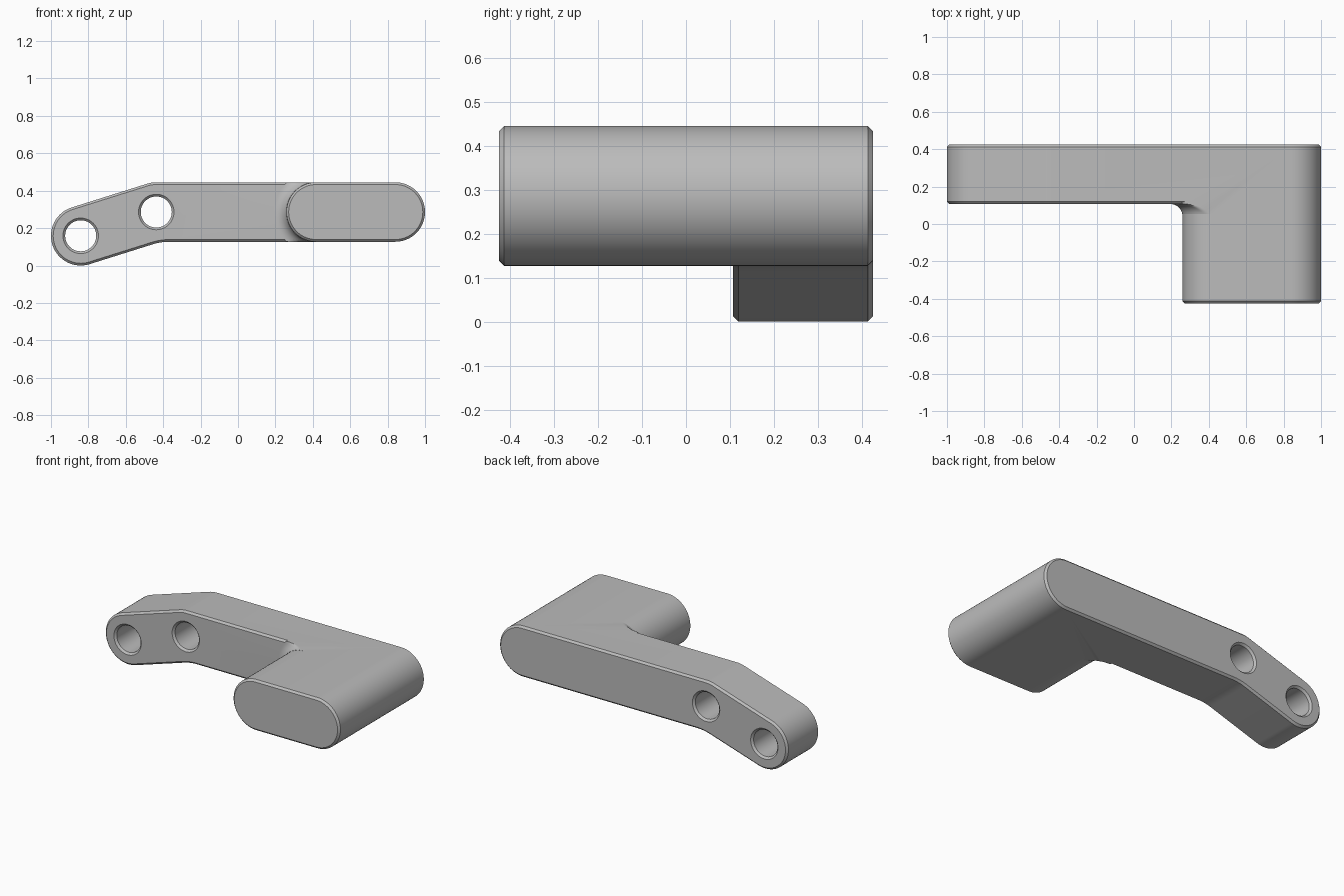
import bpy, bmesh
from math import sin, cos, tan, pi, atan2, sqrt

R = 0.159            # half height of the bar
ZC = 0.286           # bar centre height
CH = 0.012           # edge chamfer
Y0, YF, YB = -0.425, 0.107, 0.425   # pad front, arm front, back
TIP, BEND = (-0.841, R), (-0.437, ZC)
PAD_L, PAD_R = 0.418, 1 - R         # centres of the pad's round sides
FILLET = 0.065

cube = bpy.data.objects.get("Cube")
if cube:
    bpy.data.objects.remove(cube)

grey = bpy.data.materials.new("plain grey")
grey.use_nodes = True
colour = (0.5, 0.5, 0.5, 1)
grey.diffuse_color = colour
grey.node_tree.nodes["Principled BSDF"].inputs["Base Color"].default_value = colour


def arc(centre, r, a0, a1, n):
    """Points in the xz plane along an arc."""
    return [(centre[0] + r * cos(a0 + (a1 - a0) * i / n),
             centre[1] + r * sin(a0 + (a1 - a0) * i / n)) for i in range(n + 1)]


def loft(name, rings):
    """Closed solid through equal-length rings of (y, xz points)."""
    bm = bmesh.new()
    loops = [[bm.verts.new((x, y, z)) for x, z in pts] for y, pts in rings]
    for a, b in zip(loops, loops[1:]):
        for i in range(len(a)):
            j = (i + 1) % len(a)
            bm.faces.new((a[i], a[j], b[j], b[i]))
    bm.faces.new(loops[0])
    bm.faces.new(loops[-1])
    bmesh.ops.recalc_face_normals(bm, faces=bm.faces)
    mesh = bpy.data.meshes.new(name)
    bm.to_mesh(mesh)
    bm.free()
    mesh.materials.append(grey)
    obj = bpy.data.objects.new(name, mesh)
    bpy.context.collection.objects.link(obj)
    return obj


def combine(target, other, operation):
    """Apply a boolean and discard the second solid."""
    mod = target.modifiers.new("combine", "BOOLEAN")
    mod.operation, mod.object, mod.solver = operation, other, "EXACT"
    bpy.context.view_layer.objects.active = target
    bpy.ops.object.modifier_apply(modifier=mod.name)
    bpy.data.objects.remove(other)


def arm_outline(d):
    """Cranked bar outline, inset by d."""
    r, slope = R - d, atan2(BEND[1] - TIP[1], BEND[0] - TIP[0])
    big = 0.3
    inner = (BEND[0] + (R + big) * tan(slope / 2) - big * tan(slope / 2), 0)
    corner_x = BEND[0] + R * tan(slope / 2)
    centre = (corner_x + big * tan(slope / 2), ZC - R - big)
    return (arc(TIP, r, pi / 2 + slope, 1.5 * pi + slope, 32)
            + arc(centre, big + d, pi / 2 + slope, pi / 2, 8)
            + [(0.6, ZC - r), (0.6, ZC + r)]
            + arc(BEND, r, pi / 2, pi / 2 + slope, 8))


def pad_outline(d):
    """Rounded slot outline, inset by d."""
    return (arc((PAD_L, ZC), R - d, pi / 2, 1.5 * pi, 32)
            + arc((PAD_R, ZC), R - d, -pi / 2, pi / 2, 32))


def flare_outline(grow):
    """Round left side of the pad, grown outward but kept within bar height."""
    pts = arc((PAD_L, ZC), R + grow, pi / 2, 1.5 * pi, 48)
    pts = [(x, min(max(z, ZC - R), ZC + R)) for x, z in pts]
    return pts + [(0.6, ZC - R), (0.6, ZC + R)]


def chamfered(name, outline, front, back):
    return loft(name, [(front, outline(CH)), (front + CH, outline(0)),
                       (back - CH, outline(0)), (back, outline(CH))])


# Pad and cranked arm
lever = chamfered("lever", pad_outline, Y0, YB)
combine(lever, chamfered("arm", arm_outline, YF, YB), "UNION")

# Fillet where the pad leaves the arm
steps = [i / 10 * pi / 2 for i in range(1, 11)]
flare = [(YF - FILLET * (1 - sin(t)), flare_outline(FILLET * (1 - cos(t)))) for t in steps]
flare.append((YF + CH, flare_outline(FILLET)))
combine(lever, loft("fillet", flare), "UNION")

# Countersunk through holes
for centre in (TIP, BEND):
    profile = [(YF - 0.01, 0.105), (YF + CH, 0.083), (YB - CH, 0.083), (YB + 0.01, 0.105)]
    rings = [(y, arc(centre, r, 0, 2 * pi * 47 / 48, 47)) for y, r in profile]
    combine(lever, loft("hole_cutter", rings), "DIFFERENCE")

# Clean up and shade
bm = bmesh.new()
bm.from_mesh(lever.data)
bmesh.ops.remove_doubles(bm, verts=bm.verts, dist=0.0002)
bmesh.ops.dissolve_limit(bm, angle_limit=0.002, verts=bm.verts, edges=bm.edges)
bm.to_mesh(lever.data)
bm.free()
bpy.ops.object.select_all(action="DESELECT")
lever.select_set(True)
bpy.context.view_layer.objects.active = lever
bpy.ops.object.shade_smooth_by_angle(angle=pi / 6)
